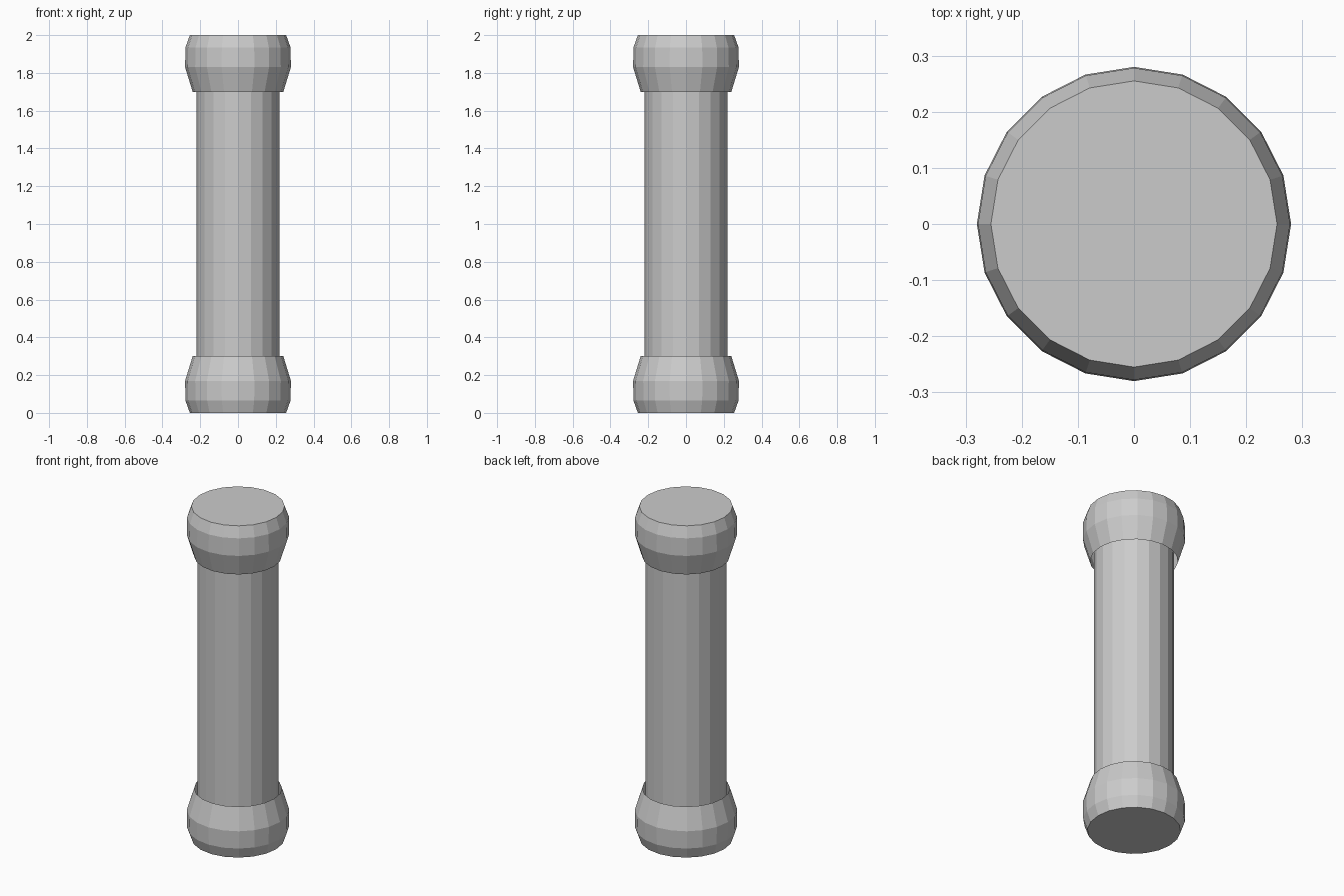
import bpy, bmesh, math

if "Cube" in bpy.data.objects:
    bpy.data.objects.remove(bpy.data.objects["Cube"])

SIDES = 20


def lathe(name, profile, cap_first=False):
    """Revolve (radius, z) points into a flat-faced shell, optionally closing its first ring."""
    bm = bmesh.new()
    rings = []
    for r, z in profile:
        rings.append([bm.verts.new((r * math.cos(2 * math.pi * i / SIDES),
                                    r * math.sin(2 * math.pi * i / SIDES), z))
                      for i in range(SIDES)])
    for low, high in zip(rings, rings[1:]):
        for i in range(SIDES):
            j = (i + 1) % SIDES
            face = bm.faces.new((low[i], low[j], high[j], high[i]))
            # keep the outside outward when the profile runs downwards
            if profile[0][1] > profile[-1][1]:
                face.normal_flip()
    if cap_first:
        end = bm.faces.new(rings[0])
        if profile[0][1] < profile[-1][1]:
            end.normal_flip()
    mesh = bpy.data.meshes.new(name)
    bm.to_mesh(mesh)
    bm.free()
    obj = bpy.data.objects.new(name, mesh)
    bpy.context.collection.objects.link(obj)
    return obj


# Straight shaft running through both collars
lathe("shaft", [(0.22, 0.0), (0.22, 2.0)])

# Bulging end collars, closed at the outer end and open around the shaft
collar = [(0.255, 0.0), (0.278, 0.065), (0.28, 0.17), (0.24, 0.3)]
lathe("bottom_collar", collar, cap_first=True)
lathe("top_collar", [(r, 2.0 - z) for r, z in collar], cap_first=True)
